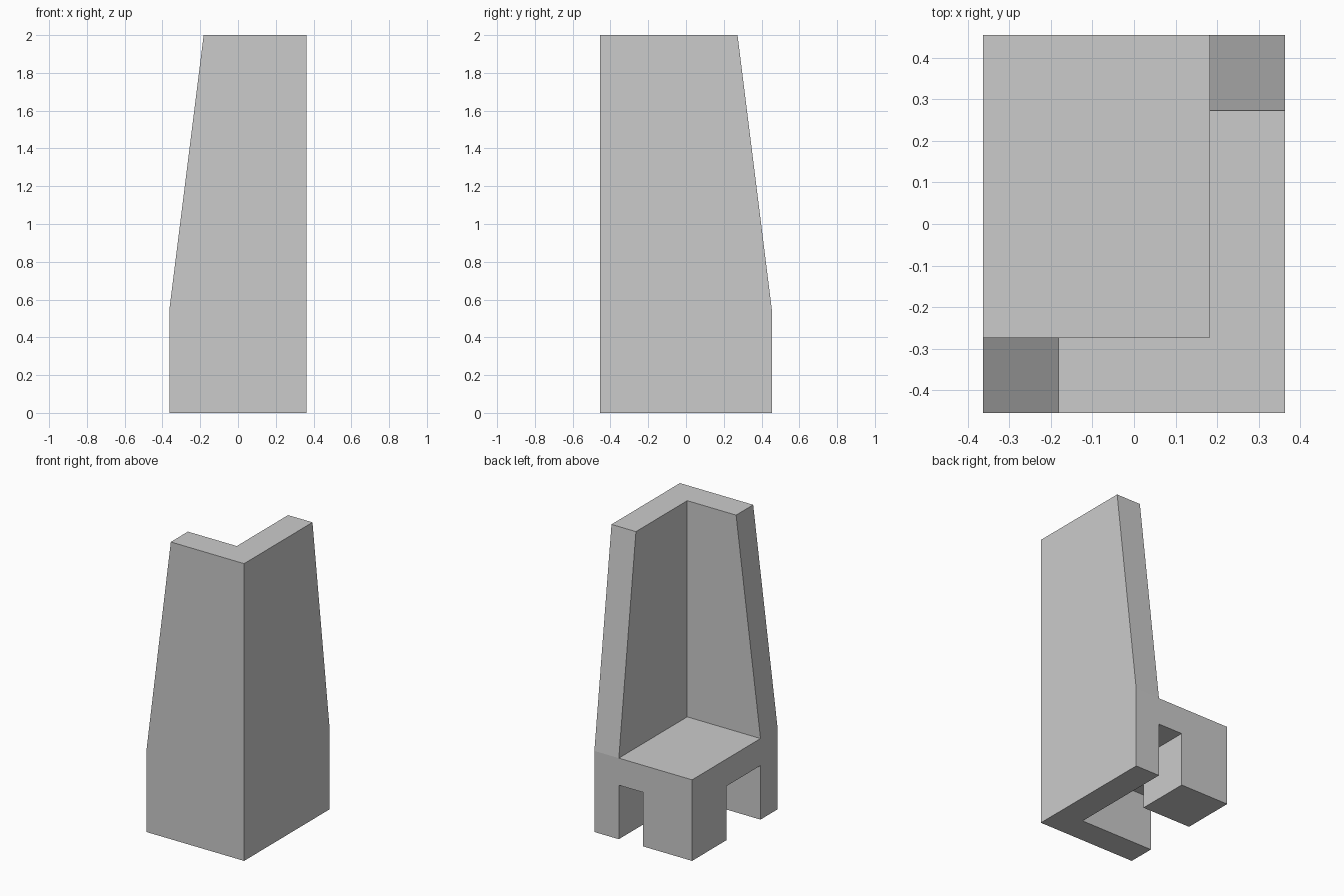
import bpy
import bmesh
from mathutils import Vector

U = 2 / 11  # block unit: the model is 4 wide, 5 deep and 11 high

cube = bpy.data.objects.get("Cube")
if cube:
    bpy.data.objects.remove(cube, do_unlink=True)

grey = bpy.data.materials.new("light_grey")
grey.use_nodes = True
colour = (0.6, 0.6, 0.6, 1)
grey.diffuse_color = colour
grey.node_tree.nodes["Principled BSDF"].inputs["Base Color"].default_value = colour


def prism(name, profile, axis, start, end):
    """Extrude a (horizontal, z) profile along the x or y axis, in block units."""
    bm = bmesh.new()
    if axis == "x":
        points = [Vector((start, h, z)) for h, z in profile]
        along = Vector((end - start, 0, 0))
    else:
        points = [Vector((h, start, z)) for h, z in profile]
        along = Vector((0, end - start, 0))
    face = bm.faces.new([bm.verts.new(p * U) for p in points])
    grown = bmesh.ops.extrude_face_region(bm, geom=[face], use_keep_orig=True)
    moved = [g for g in grown["geom"] if isinstance(g, bmesh.types.BMVert)]
    bmesh.ops.translate(bm, verts=moved, vec=along * U)
    bmesh.ops.recalc_face_normals(bm, faces=bm.faces)
    mesh = bpy.data.meshes.new(name)
    bm.to_mesh(mesh)
    bm.free()
    mesh.materials.append(grey)
    obj = bpy.data.objects.new(name, mesh)
    bpy.context.collection.objects.link(obj)
    return obj


def rectangle(h0, h1, z0, z1):
    return [(h0, z0), (h1, z0), (h1, z1), (h0, z1)]


# Tall front wall, tapering on its free edge above the seat
prism("front_wall", [(-2, 0), (2, 0), (2, 11), (-1, 11), (-2, 3)], "y", -2.5, -1.5)

# Tall left wall, meeting the front wall at the corner
prism("left_wall", [(-1.5, 0), (2.5, 0), (2.5, 3), (1.5, 11), (-1.5, 11)], "x", 1, 2)

# Seat slab between the walls, and the square leg under its free corner
prism("seat", rectangle(-2, 1, 2, 3), "y", -1.5, 2.5)
prism("corner_leg", rectangle(-2, 0, 0, 2), "y", 0.5, 2.5)
